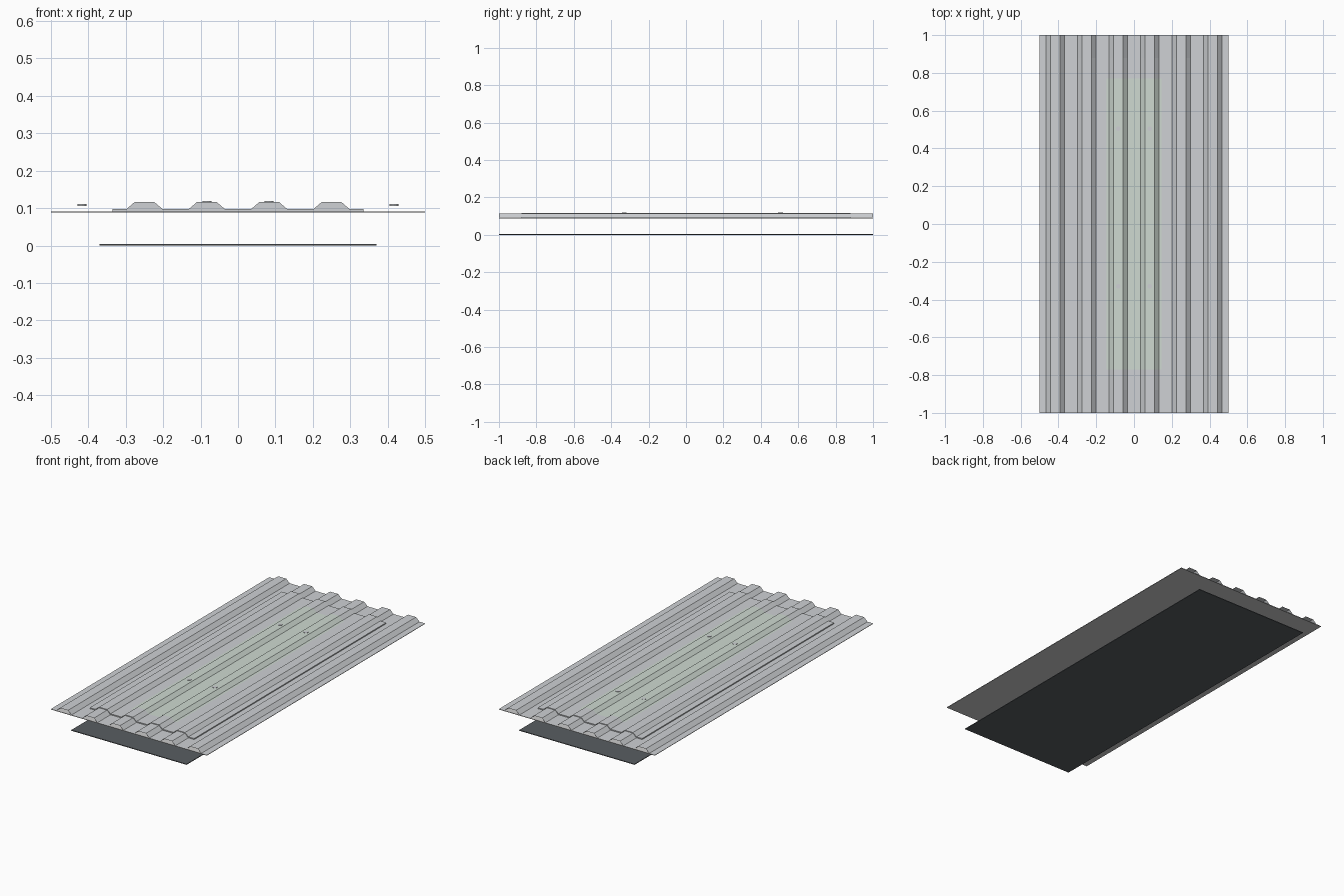
import bpy, bmesh, math

if "Cube" in bpy.data.objects:
    bpy.data.objects.remove(bpy.data.objects["Cube"])

PITCH = 1 / 6


def material(name, color):
    m = bpy.data.materials.new(name)
    m.diffuse_color = color
    m.use_nodes = True
    m.node_tree.nodes["Principled BSDF"].inputs["Base Color"].default_value = m.diffuse_color
    return m


def finish(name, bm, mat=None):
    me = bpy.data.meshes.new(name)
    bm.to_mesh(me)
    bm.free()
    ob = bpy.data.objects.new(name, me)
    bpy.context.collection.objects.link(ob)
    if mat:
        me.materials.append(mat)
    return ob


def plate(name, hx, y, z0, z1, mat=None):
    bm = bmesh.new()
    bmesh.ops.create_cube(bm, size=1)
    for v in bm.verts:
        v.co = (v.co.x * 2 * hx, v.co.y * 2 * y, z0 + (v.co.z + .5) * (z1 - z0))
    return finish(name, bm, mat)


def rib_profile(half, ribs, low, high, grow=0):
    # trapezoid ribs evenly spaced about the centre line
    pts = [(-half, low)]
    for i in range(ribs):
        c = (i - (ribs - 1) / 2) * PITCH
        pts += [(c - .048 - grow, low), (c - .026 - grow, high),
                (c + .026 + grow, high), (c + .048 + grow, low)]
    return pts + [(half, low)]


def ribbed_sheet(name, pts, y, mat=None, floor=None):
    # open sheet, or a solid block when a floor height is given
    bm = bmesh.new()
    if floor is not None:
        pts = pts + [(pts[-1][0], floor), (pts[0][0], floor)]
    a = [bm.verts.new((x, -y, z)) for x, z in pts]
    b = [bm.verts.new((x, y, z)) for x, z in pts]
    n = len(pts)
    for i in range(n if floor is not None else n - 1):
        j = (i + 1) % n
        bm.faces.new((a[i], a[j], b[j], b[i]))
    if floor is not None:
        bm.faces.new(a)
        bm.faces.new(b[::-1])
        bmesh.ops.recalc_face_normals(bm, faces=bm.faces)
    return finish(name, bm, mat)


dark = material("dark_membrane", (.10, .11, .12, 1))
steel = material("light_steel", (.62, .64, .66, 1))
glass = material("pale_green_panel", (.62, .70, .64, 1))

# Flat layers
plate("base_membrane", .37, 1, 0, .004, dark)
plate("liner_sheet", .5, 1, .088, .0905)

# Ribbed layers
ribbed_sheet("roof_sheet", rib_profile(.5, 6, .0915, .1125), 1, steel)
ribbed_sheet("rib_filler", rib_profile(.335, 4, .0975, .1165), .88, steel, .0905)
ribbed_sheet("skylight_panel", rib_profile(.145, 2, .0985, .1175), .77, glass)

# Screw heads
for x, z in ((-.417, .1085), (-.083, .1165), (.083, .1165), (.417, .1085)):
    for y in (-.33, .505):
        bm = bmesh.new()
        bmesh.ops.create_cone(bm, cap_ends=True, segments=12, radius1=.0125,
                              radius2=.0125, depth=.006)
        bmesh.ops.translate(bm, verts=bm.verts, vec=(x, y, z))
        finish("screw_head", bm, steel)
